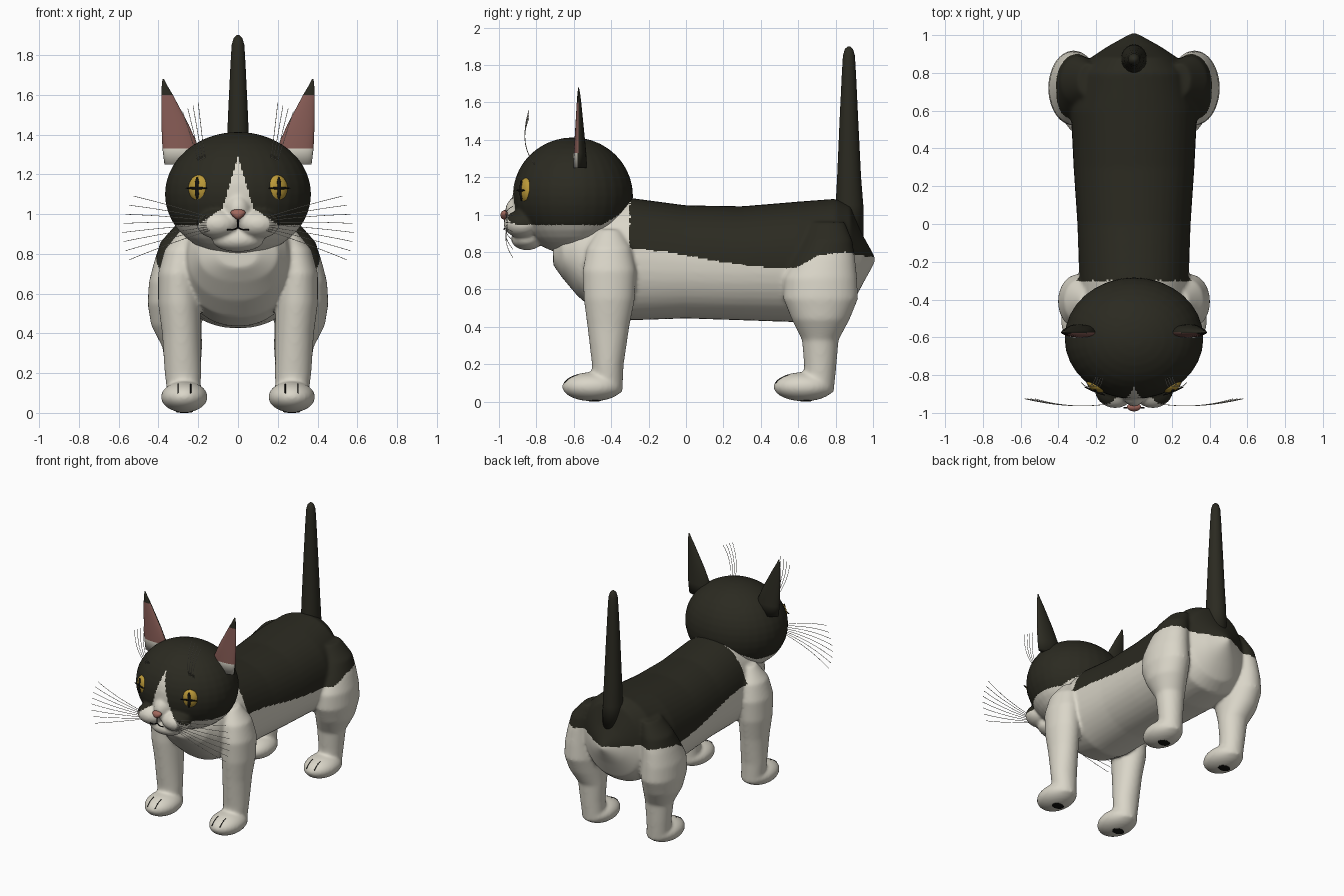
import bpy, bmesh
from math import sin, cos, pi, radians, sqrt
from mathutils import Matrix

if "Cube" in bpy.data.objects:
    bpy.data.objects.remove(bpy.data.objects["Cube"])


def material(name, r, g, b):
    m = bpy.data.materials.new(name)
    m.use_nodes = True
    m.diffuse_color = (r, g, b, 1)
    bsdf = m.node_tree.nodes["Principled BSDF"]
    bsdf.inputs["Base Color"].default_value = (r, g, b, 1)
    bsdf.inputs["Roughness"].default_value = 0.8
    return m


WHITE = material("white_fur", .70, .67, .58)
BLACK = material("black_fur", .024, .023, .015)
PINK = material("ear_pink", .24, .105, .09)
YELLOW = material("eye_yellow", .50, .32, .04)
NOSE = material("nose_pink", .36, .14, .11)
DARK = material("dark_detail", .006, .006, .005)
SIDES = (-1, 1)


def tube(bm, rings, axis, seg=32, front=1.0, power=1.0):
    """Loft elliptical rings (t, centre, centre, radius, radius) along y or z."""
    loops = []
    for t, a, b, ra, rb in rings:
        loop = []
        for i in range(seg):
            c, s = cos(2 * pi * i / seg), sin(2 * pi * i / seg)
            c, s = (abs(v) ** power * (1 if v > 0 else -1) for v in (c, s))
            u, v = a + ra * c, b + rb * s * (front if s < 0 else 1)
            loop.append(bm.verts.new((u, t, v) if axis == "y" else (u, v, t)))
        loops.append(loop)
    for p, q in zip(loops, loops[1:]):
        for i in range(seg):
            j = (i + 1) % seg
            bm.faces.new((p[i], p[j], q[j], q[i]))
    bm.faces.new(loops[0])
    bm.faces.new(loops[-1])


def ball(bm, centre, radii, turn=0):
    mat = Matrix.Translation(centre) @ Matrix.Rotation(turn, 4, "Z") @ Matrix.Diagonal((*radii, 1))
    bmesh.ops.create_uvsphere(bm, u_segments=32, v_segments=20, radius=1, matrix=mat)


def finish(bm, name, mats):
    bmesh.ops.recalc_face_normals(bm, faces=bm.faces)
    me = bpy.data.meshes.new(name)
    bm.to_mesh(me)
    bm.free()
    for m in mats:
        me.materials.append(m)
    for p in me.polygons:
        p.use_smooth = True
    ob = bpy.data.objects.new(name, me)
    bpy.context.collection.objects.link(ob)
    return ob


def ball_object(name, mat, centre, radii, turn=0):
    bm = bmesh.new()
    ball(bm, centre, radii, turn)
    return finish(bm, name, [mat])


def fuse(ob, is_black, rounds):
    """Blend overlapping volumes into one skin, then colour it by a rule."""
    rm = ob.modifiers.new("skin", "REMESH")
    rm.mode, rm.voxel_size = "VOXEL", 0.01
    sm = ob.modifiers.new("soften", "SMOOTH")
    sm.factor, sm.iterations = 0.5, rounds
    dg = bpy.context.evaluated_depsgraph_get()
    me = bpy.data.meshes.new_from_object(ob.evaluated_get(dg))
    ob.modifiers.clear()
    ob.data = me
    me.materials.clear()
    me.materials.append(WHITE)
    me.materials.append(BLACK)
    for p in me.polygons:
        p.use_smooth = True
        p.material_index = int(is_black(*p.center))


def strands(name, mat, paths, radius):
    cu = bpy.data.curves.new(name, "CURVE")
    cu.dimensions = "3D"
    cu.bevel_depth, cu.bevel_resolution = radius, 1
    for path in paths:
        sp = cu.splines.new("NURBS")
        sp.points.add(len(path) - 1)
        for pt, co in zip(sp.points, path):
            pt.co = (*co, 1)
        sp.order_u, sp.use_endpoint_u, sp.resolution_u = 3, True, 6
    cu.materials.append(mat)
    bpy.context.collection.objects.link(bpy.data.objects.new(name, cu))


# Torso: y, half width, belly height, back height
bm = bmesh.new()
torso = [(-.71, .10, .73, .86), (-.66, .20, .66, .94), (-.58, .25, .565, 1.0),
         (-.48, .28, .48, 1.05), (-.3, .29, .435, 1.09), (0, .30, .445, 1.05),
         (.3, .32, .435, 1.045), (.6, .335, .425, 1.07), (.8, .30, .44, 1.085),
         (.88, .23, .5, 1.05), (.94, .14, .62, .9), (1.01, .015, .745, .775)]
tube(bm, [(y, 0, (lo + hi) / 2, w, (hi - lo) / 2) for y, w, lo, hi in torso], "y", 40, power=.92)

# Legs and feet
front_leg = [(.05, .27, -.42, .08, .08), (.2, .277, -.418, .092, .085),
             (.4, .285, -.415, .097, .112), (.55, .295, -.41, .107, .137),
             (.7, .30, -.41, .102, .143), (.82, .28, -.41, .09, .12), (.92, .24, -.41, .05, .06)]
hind_leg = [(.05, .27, .71, .08, .08), (.2, .277, .718, .088, .087),
            (.33, .28, .718, .1, .098), (.44, .31, .72, .127, .155),
            (.55, .32, .72, .135, .2), (.66, .32, .72, .128, .195),
            (.76, .31, .74, .112, .165), (.86, .29, .76, .1, .13), (.96, .24, .76, .06, .09)]
FEET_Y = (-.5, .63)
for s in SIDES:
    for leg in (front_leg, hind_leg):
        tube(bm, [(z, s * x, y, rx, ry) for z, x, y, rx, ry in leg], "z")
    for fy in FEET_Y:
        ball(bm, (s * .27, fy, .08), (.118, .163, .078))

saddle = [(-.3, .82), (-.1, .8), (.2, .745), (.5, .71), (.6, .72), (.7, .78), (.85, .8), (1.1, .75)]


def body_black(x, y, z):
    if y < saddle[0][0]:
        return False
    for (y0, z0), (y1, z1) in zip(saddle, saddle[1:]):
        if y <= y1:
            return z > z0 + (z1 - z0) * (y - y0) / (y1 - y0)


fuse(finish(bm, "body_and_legs", [WHITE]), body_black, 14)

# Head: skull, bridge, muzzle lobes and chin
bm = bmesh.new()
ball(bm, (0, -.605, 1.1), (.368, .322, .313))
ball(bm, (0, -.87, 1.02), (.07, .095, .09))
ball(bm, (0, -.85, .87), (.13, .085, .06))
for s in SIDES:
    ball(bm, (s * .1, -.875, .95), (.108, .1, .075))


def head_black(x, y, z):
    if z < .945 + max(0, y + .45) * .6:
        return False
    if y > -.7:
        return True
    x = abs(x)
    return x > .085 * (1.29 - z) / .29 + max(0, 1.03 - z) * 1.2


fuse(finish(bm, "head", [WHITE]), head_black, 6)

# Tail
bm = bmesh.new()
tube(bm, [(.88, 0, .875, .07, .075), (1.05, 0, .874, .067, .074), (1.2, 0, .872, .062, .064),
          (1.5, 0, .871, .05, .05), (1.75, 0, .871, .038, .038), (1.85, 0, .871, .032, .032),
          (1.885, 0, .871, .022, .022), (1.9, 0, .871, .006, .006)], "z")
finish(bm, "tail", [BLACK])

# Ears: z, inner x, outer x, half depth
ear = [(1.25, .22, .37, .045), (1.33, .195, .38, .042), (1.45, .248, .385, .03),
       (1.6, .328, .386, .015), (1.64, .352, .384, .01), (1.68, .372, .38, .003)]
for s, side in zip(SIDES, ("right", "left")):
    bm = bmesh.new()
    tube(bm, [(z, s * (a + b) / 2, -.575, (b - a) / 2, d) for z, a, b, d in ear], "z", front=.6)
    ob = finish(bm, side + "_ear", [BLACK, PINK, WHITE])
    for p in ob.data.polygons:
        if p.normal.y < -.3 and p.center.z < 1.6:
            p.material_index = 2 if p.center.z < 1.33 else 1

    # Eyes with slit pupil and horizontal lid line
    turn = s * radians(22)
    out = (s * sin(turn * s), -cos(turn))
    ex, ey = s * .195, -.853
    ball_object(side + "_eye", YELLOW, (ex, ey, 1.13), (.057, .035, .067), turn)
    for part, push, size in (("_pupil", .03, (.012, .009, .056)), ("_lid_line", .034, (.06, .006, .006))):
        ball_object(side + part, DARK, (ex + out[0] * push, ey + out[1] * push, 1.13), size, turn)

    # Paw pads
    for fy, end in zip(FEET_Y, ("front", "hind")):
        ball_object(f"{side}_{end}_pad", DARK, (s * .27, fy + .01, .006), (.045, .035, .006))

# Nose, wider at the top
bm = bmesh.new()
ball(bm, (0, -.968, .998), (.034, .024, .026))
for v in bm.verts:
    v.co.x *= 1 + (v.co.z - .998) * 18
finish(bm, "nose", [NOSE])

# Mouth and toe lines
mouth = [[(0, -.968, .98), (0, -.972, .955), (0, -.965, .93)]]
mouth += [[(0, -.965, .932), (s * .025, -.976, .916), (s * .055, -.972, .922)] for s in SIDES]
strands("mouth", DARK, mouth, .004)
toes = []
for s in SIDES:
    for fy in FEET_Y:
        for dx in (-.032, .032):
            k = sqrt(1 - (dx / .118) ** 2)
            toes.append([(s * .27 + dx, fy - .163 * k * cos(t), .08 + .077 * k * sin(t))
                         for t in (radians(a) for a in (15, 30, 45, 60))])
strands("toe_lines", DARK, toes, .003)

# Whiskers on cheeks and brows
hairs = []
for s in SIDES:
    for i in range(8):
        f = i / 7
        tip = .5 + .08 * sin(pi * (.2 + .7 * f))
        z0, z1 = .925 + .05 * f, .77 + .32 * f
        hairs.append([(s * .12, -.95, z0), (s * .33, -.985, z0 * .5 + z1 * .5 + .012), (s * tip, -.925, z1)])
    for i in range(4):
        hairs.append([(s * (.165 + .012 * i), -.81, 1.27), (s * (.18 + .018 * i), -.895, 1.38),
                      (s * (.20 + .026 * i), -.84, 1.56 - .015 * i)])
strands("whiskers", WHITE, hairs, .0016)
